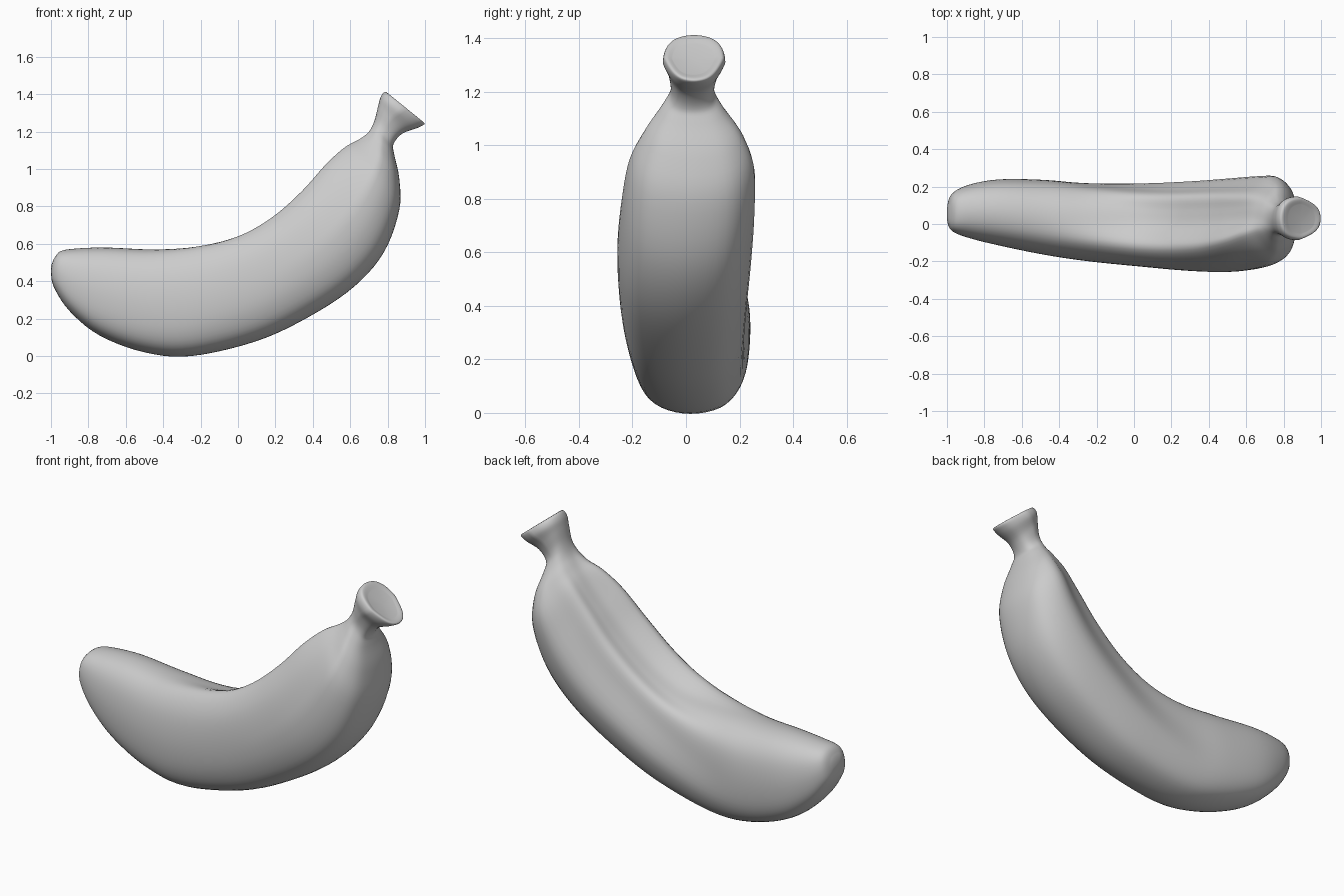
import bpy, bmesh, math

if "Cube" in bpy.data.objects:
    bpy.data.objects.remove(bpy.data.objects["Cube"])

# Stations along the fruit:
# inner x,z / outer x,z / y range / groove strength / taper (+ inner side, - outer side)
stations = [
    (-0.987, .515, -1.0, .45, .005, .10, 0, 0),
    (-0.95, .56, -.985, .37, -.04, .165, 0, 0),
    (-0.86, .575, -.90, .24, -.075, .21, 0, 0),
    (-0.70, .58, -.74, .11, -.115, .24, .05, 0),
    (-0.45, .57, -.50, .02, -.165, .24, .15, 0),
    (-0.22, .585, -.25, .00, -.20, .225, .45, 0),
    (0.00, .64, .10, .08, -.228, .22, .85, 0),
    (0.18, .74, .38, .21, -.248, .228, 1, .05),
    (0.34, .88, .62, .37, -.255, .243, 1, .12),
    (0.47, 1.025, .78, .555, -.24, .255, 1, .22),
    (0.57, 1.115, .862, .78, -.21, .256, .9, .33),
    (0.65, 1.16, .862, .95, -.155, .215, .6, .35),
    (0.70, 1.20, .835, 1.08, -.095, .145, .3, .2),
    (0.73, 1.26, .832, 1.135, -.058, .106, 0, 0),
    (0.75, 1.34, .88, 1.19, -.066, .12, 0, -.2),
    (0.765, 1.39, .96, 1.22, -.086, .146, 0, -.3),
    (0.79, 1.412, .998, 1.243, -.078, .138, 0, -.3),
    (0.825, 1.38, .965, 1.265, -.05, .105, 0, -.3),
]
# Grooved cross-section (across, towards inner side), from the groove round
grooved = [(0, .77), (.36, .71), (.69, .66), (.83, .34), (1, -.25), (.66, -.84),
           (0, -1), (-.66, -.85), (-.95, -.44), (-1, .12), (-.86, .66), (-.5, .97)]


def rounded_point(i):
    s, c = math.sin(i * math.pi / 6), math.cos(i * math.pi / 6)
    e = .87 if c > 0 else .76          # fuller on the outer side
    return (math.copysign(abs(s) ** e, s), math.copysign(abs(c) ** e, c))


rounded = [rounded_point(i) for i in range(12)]


def spline(points, steps, closed=False):
    """Catmull-Rom through tuples of any size."""
    n, out = len(points), []

    def get(i):
        return points[i % n] if closed else points[max(0, min(n - 1, i))]
    for i in range(n if closed else n - 1):
        a, b, c, d = (get(i + k) for k in (-1, 0, 1, 2))
        for s in range(steps):
            t = s / steps
            out.append(tuple(.5 * (2 * q + (r - p) * t + (2*p - 5*q + 4*r - w) * t**2
                                   + (3*q - p - 3*r + w) * t**3)
                             for p, q, r, w in zip(a, b, c, d)))
    return out if closed else out + [points[-1]]


bm = bmesh.new()
rings = []
for ix, iz, ox, oz, y0, y1, g, k in spline(stations, 5):
    g = max(0, min(1, g))
    section = spline([tuple(p + (q - p) * g for p, q in zip(a, b))
                      for a, b in zip(rounded, grooved)], 5, True)
    top = max(u for v, u in section)
    ring = []
    for v, u in section:
        u = u / top if u > 0 else u
        side = u if k > 0 else -u
        v *= 1 - abs(k) * max(0, side)
        ring.append(bm.verts.new(((ix + ox) / 2 + u * (ix - ox) / 2,
                                  (y0 + y1) / 2 + v * (y1 - y0) / 2,
                                  (iz + oz) / 2 + u * (iz - oz) / 2)))
    rings.append(ring)

# Skin between the rings
for a, b in zip(rings, rings[1:]):
    for i in range(len(a)):
        j = (i + 1) % len(a)
        bm.faces.new((a[i], a[j], b[j], b[i]))

# Blunt tip and slightly dished stem end
for ring, co in ((rings[0], (-1.0, .05, .48)), (rings[-1], (.892, .028, 1.322))):
    pole = bm.verts.new(co)
    for i in range(len(ring)):
        bm.faces.new((ring[i], ring[(i + 1) % len(ring)], pole))
bmesh.ops.recalc_face_normals(bm, faces=bm.faces)

mesh = bpy.data.meshes.new("banana")
bm.to_mesh(mesh)
bm.free()
for p in mesh.polygons:
    p.use_smooth = True
banana = bpy.data.objects.new("banana", mesh)
bpy.context.collection.objects.link(banana)
